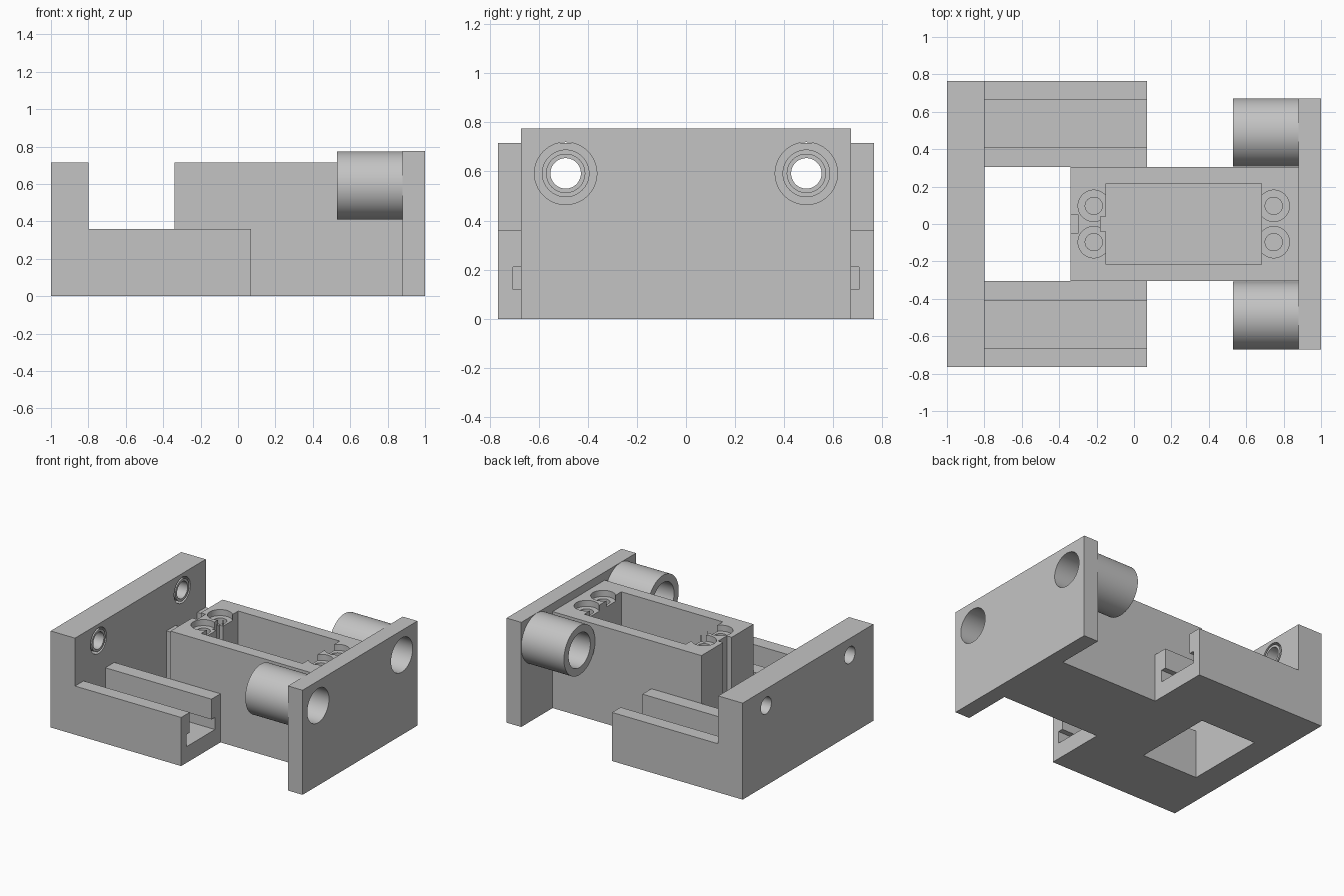
import bpy, bmesh, math
from mathutils import Matrix

cube = bpy.data.objects.get("Cube")
if cube:
    bpy.data.objects.remove(cube, do_unlink=True)

grey = bpy.data.materials.new("plain_grey")
grey.use_nodes = True
COLOUR = (0.55, 0.55, 0.55, 1)
grey.diffuse_color = COLOUR
grey.node_tree.nodes["Principled BSDF"].inputs["Base Color"].default_value = COLOUR


def finish(name, bm):
    bmesh.ops.recalc_face_normals(bm, faces=bm.faces)
    mesh = bpy.data.meshes.new(name)
    bm.to_mesh(mesh)
    bm.free()
    mesh.materials.append(grey)
    ob = bpy.data.objects.new(name, mesh)
    bpy.context.collection.objects.link(ob)
    return ob


def box(name, x, y, z):
    bm = bmesh.new()
    size = [b - a for a, b in (x, y, z)]
    mid = [(a + b) / 2 for a, b in (x, y, z)]
    bmesh.ops.create_cube(bm, size=1, matrix=Matrix.Translation(mid) @ Matrix.Diagonal((*size, 1)))
    return finish(name, bm)


def cylinder(name, axis, centre, r, lo, hi):
    """Cylinder along x or z; centre gives the two other coordinates."""
    bm = bmesh.new()
    if axis == "X":
        place = Matrix.Translation(((lo + hi) / 2, *centre)) @ Matrix.Rotation(math.pi / 2, 4, "Y")
    else:
        place = Matrix.Translation((*centre, (lo + hi) / 2))
    bmesh.ops.create_cone(bm, cap_ends=True, segments=64, radius1=r, radius2=r, depth=hi - lo, matrix=place)
    return finish(name, bm)


def cut(ob, *cutters):
    """Subtract every cutter in turn, then discard them."""
    for c in cutters:
        mod = ob.modifiers.new("cut", "BOOLEAN")
        mod.operation, mod.solver, mod.object = "DIFFERENCE", "EXACT", c
        mesh = bpy.data.meshes.new_from_object(ob.evaluated_get(bpy.context.evaluated_depsgraph_get()))
        ob.modifiers.clear()
        ob.data = mesh
        bpy.data.objects.remove(c, do_unlink=True)
    return ob


def smooth(ob):
    bpy.ops.object.select_all(action="DESELECT")
    ob.select_set(True)
    bpy.context.view_layer.objects.active = ob
    bpy.ops.object.shade_smooth_by_angle(angle=math.radians(30))


HOLE_Y, HOLE_Z = 0.49, 0.592
SIDES = (("right", -1), ("left", 1))

# End plates
back_plate = box("rail_end_plate", (-1, -0.8), (-0.765, 0.765), (0, 0.715))
front_plate = box("tube_end_plate", (0.88, 1), (-0.672, 0.672), (0, 0.775))

for side, s in SIDES:
    centre = (s * HOLE_Y, HOLE_Z)
    # Rod hole with a ring groove around a thin collar
    cut(back_plate,
        cylinder("rod_cutter", "X", centre, 0.062, -1.1, -0.7),
        cylinder("groove_cutter", "X", centre, 0.095, -0.9, -0.7))
    collar = cylinder(side + "_rod_collar", "X", centre, 0.08, -0.9, -0.8)
    smooth(cut(collar, cylinder("collar_cutter", "X", centre, 0.062, -1, -0.7)))

    # Guide tube and matching hole in the plate
    cut(front_plate, cylinder("plate_cutter", "X", centre, 0.127, 0.8, 1.1))
    tube = cylinder(side + "_guide_tube", "X", centre, 0.182, 0.53, 0.88)
    smooth(cut(tube, cylinder("tube_cutter", "X", centre, 0.127, 0.4, 1)))

    # Rail with an undercut slot, extruded along x
    profile = [(0.305, 0), (0.765, 0), (0.765, 0.36), (0.665, 0.36), (0.665, 0.21), (0.705, 0.21),
               (0.705, 0.12), (0.37, 0.12), (0.37, 0.21), (0.41, 0.21), (0.41, 0.36), (0.305, 0.36)]
    bm = bmesh.new()
    face = bm.faces.new([bm.verts.new((-0.8, s * y, z)) for y, z in profile])
    moved = bmesh.ops.extrude_face_region(bm, geom=[face])["geom"]
    bmesh.ops.translate(bm, vec=(0.87, 0, 0), verts=[v for v in moved if isinstance(v, bmesh.types.BMVert)])
    finish(side + "_slotted_rail", bm)

smooth(back_plate)
smooth(front_plate)

# Central housing with its pocket and cable slots
housing = box("housing", (-0.34, 0.88), (-0.305, 0.305), (0, 0.715))
cut(housing,
    box("pocket_cutter", (-0.15, 0.682), (-0.217, 0.217), (0.12, 0.9)),
    box("inner_slot_cutter", (-0.18, -0.1), (-0.04, 0.04), (0.12, 0.9)),
    box("outer_slot_cutter", (-0.4, -0.3), (-0.05, 0.05), (0.12, 0.9)))

# Counterbored screw holes in the housing rim
for x in (-0.215, 0.747):
    for y in (-0.097, 0.097):
        cut(housing,
            cylinder("bore_cutter", "Z", (x, y), 0.084, 0.67, 0.9),
            cylinder("screw_cutter", "Z", (x, y), 0.046, 0.4, 0.8))
smooth(housing)
